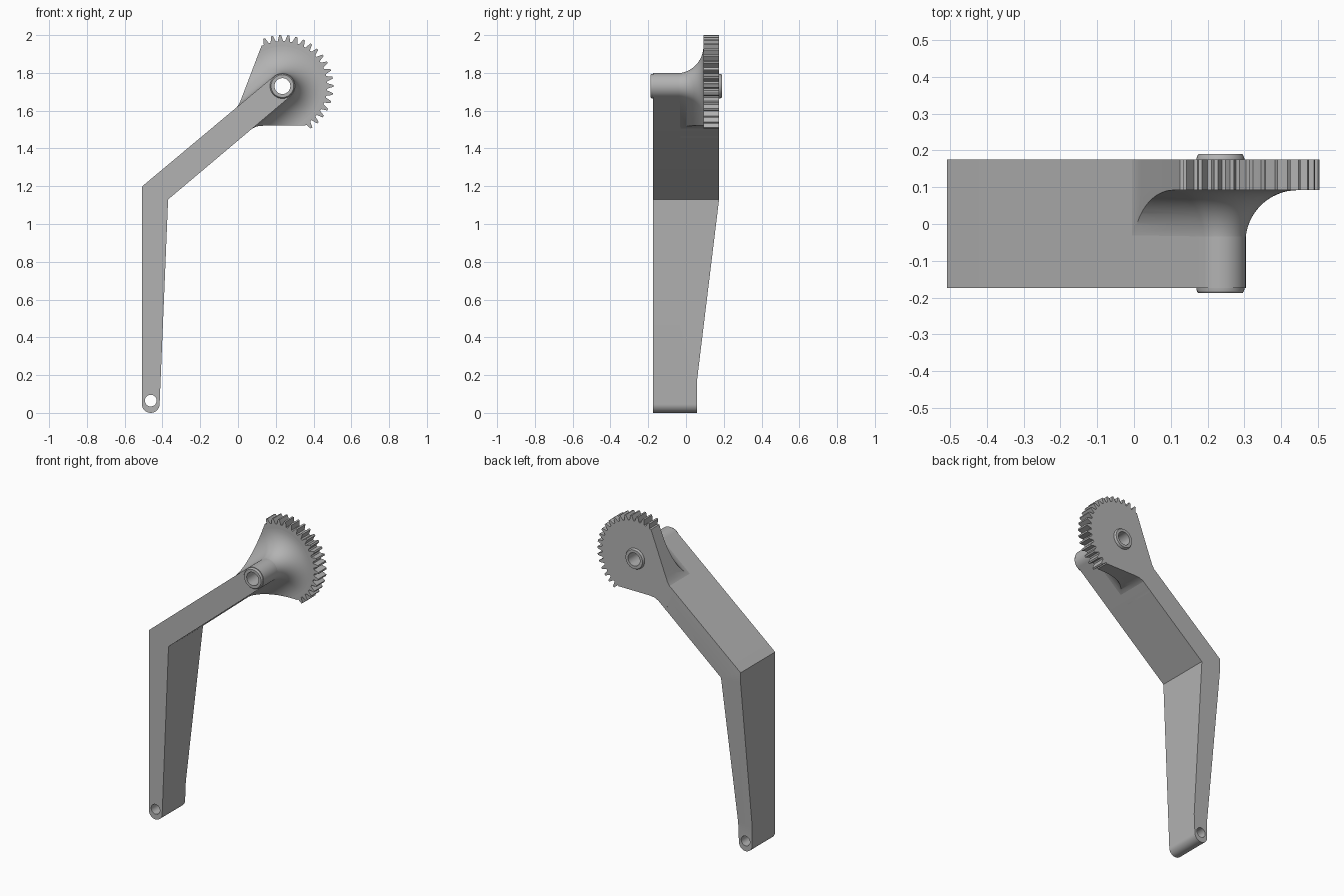
import bpy, bmesh
from math import sin, cos, pi, radians
from mathutils import Vector

cube = bpy.data.objects.get("Cube")
if cube:
    bpy.data.objects.remove(cube)

grey = bpy.data.materials.new("plain grey")
grey.use_nodes = True
colour = (0.45, 0.45, 0.45, 1)
grey.diffuse_color = colour
grey.node_tree.nodes["Principled BSDF"].inputs["Base Color"].default_value = colour

FRONT, BACK, PLATE = -0.174, 0.175, 0.092
PIVOT = Vector((0.235, 1.73))
FOOT = Vector((-0.462, 0.047))
ALONG = Vector((cos(radians(40)), sin(radians(40))))
ACROSS = Vector((-ALONG.y, ALONG.x))
HALF = 0.069


def arc(centre, r, start, end, n):
    """Points on an arc, angles in degrees."""
    angles = [radians(start + (end - start) * i / n) for i in range(n + 1)]
    return [centre + Vector((cos(a), sin(a))) * r for a in angles]


def loft(name, rings, axis="Y"):
    """Skin closed rings of (offset, outline) and cap both ends."""
    bm = bmesh.new()
    rows = []
    for off, outline in rings:
        rows.append([bm.verts.new((p[0], off, p[1]) if axis == "Y"
                                  else (off, p[0], p[1])) for p in outline])
    n = len(rows[0])
    for a, b in zip(rows, rows[1:]):
        for i in range(n):
            bm.faces.new((a[i], a[(i + 1) % n], b[(i + 1) % n], b[i]))
    bm.faces.new(rows[0])
    bm.faces.new(rows[-1])
    bmesh.ops.recalc_face_normals(bm, faces=bm.faces)
    mesh = bpy.data.meshes.new(name)
    bm.to_mesh(mesh)
    bm.free()
    mesh.materials.append(grey)
    ob = bpy.data.objects.new(name, mesh)
    bpy.context.collection.objects.link(ob)
    return ob


def prism(name, outline, lo, hi, axis="Y"):
    return loft(name, [(lo, outline), (hi, outline)], axis)


def boolean(ob, cutter, operation="DIFFERENCE"):
    mod = ob.modifiers.new("cut", "BOOLEAN")
    mod.object, mod.operation, mod.solver = cutter, operation, "EXACT"
    bpy.context.view_layer.objects.active = ob
    bpy.ops.object.modifier_apply(modifier=mod.name)


# Bent arm with rounded ends
outline = [Vector((-0.509, 1.198))]
outline += arc(PIVOT, HALF, 130, -50, 32)
outline += [Vector((-0.37, 1.13))]
outline += arc(FOOT, 0.047, 0, -180, 24)
arm = prism("bent_arm", outline, FRONT, BACK)

# Tapered back of the lower arm
wedge = prism("taper_cutter", [(0.058, -0.1), (0.058, 0.17), (BACK, 1.13),
                               (0.4, 1.13), (0.4, -0.1)], -1, 0, "X")
boolean(arm, wedge)

# Web edges that blend the gear sector into the arm
lower_web = [Vector(p) for p in ((0.355, 1.521), (0.14, 1.521), (0.1, 1.517),
                                 (0.065, 1.5), (0.02, 1.458))]
upper_web = [Vector(p) for p in ((-0.035, 1.588), (-0.008, 1.615),
                                 (0.008, 1.64), (0.02, 1.67), (0.125, 1.945))]

# Toothed gear sector
teeth = []
for i in range(19):
    mid = 111 - 9.23 * i
    for turn, r in ((3.4, 0.238), (2.3, 0.252), (1.1, 0.27),
                    (-1.1, 0.27), (-2.3, 0.252), (-3.4, 0.238)):
        teeth += arc(PIVOT, r, mid + turn, mid, 1)[:1]
gear = prism("gear_sector", teeth + lower_web + upper_web, PLATE, BACK + 0.0004)

# Concave flare from the arm and pivot out to the gear face
R = PLATE + 0.05
rings = []
for i in range(17):
    t = pi / 2 * i / 16
    w = HALF - 0.001 + R * (1 - cos(t))
    tail = PIVOT - ALONG * 0.42
    rings.append((PLATE - R + R * sin(t),
                  arc(PIVOT, w, 130, -50, 48) + [tail - ACROSS * w, tail + ACROSS * w]))
rings.append((PLATE + 0.02, rings[-1][1]))
flare = loft("gear_flare", rings)
clip = prism("flare_clip", arc(PIVOT, 0.236, 114, -58, 48) + lower_web + upper_web,
             -0.1, PLATE + 0.01)
boolean(flare, clip, "INTERSECT")

# Pivot boss with chamfered rims
hub = loft("pivot_boss", [(y, arc(PIVOT, r, 0, 352.5, 47)) for y, r in (
    (-0.188, 0.06), (-0.183, 0.064), (-0.172, 0.066),
    (0.172, 0.066), (0.183, 0.064), (0.19, 0.06))])

# Bored holes
bore = prism("pivot_bore", arc(PIVOT, 0.042, 0, 352.5, 47), -1, 1)
pin_hole = prism("foot_bore", arc(Vector((-0.462, 0.065)), 0.031, 0, 350, 35), -1, 1)
parts = [arm, gear, flare, hub]
for ob in parts:
    boolean(ob, bore)
boolean(arm, pin_hole)
for helper in (wedge, clip, bore, pin_hole):
    bpy.data.objects.remove(helper)

# Smooth curved faces, keep crisp edges
bpy.ops.object.select_all(action="DESELECT")
for ob in parts:
    ob.select_set(True)
bpy.context.view_layer.objects.active = arm
bpy.ops.object.shade_smooth_by_angle(angle=radians(28))
